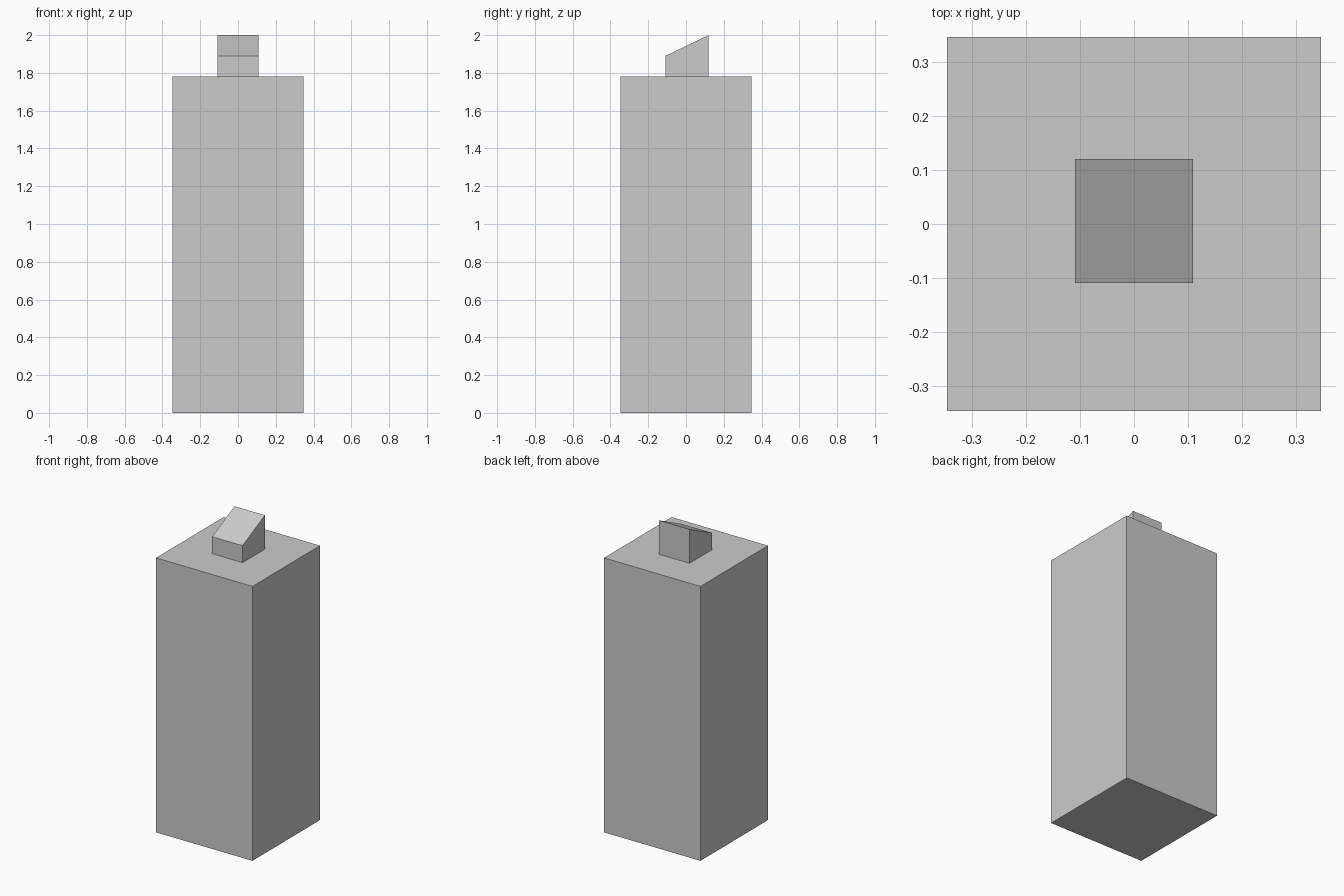
import bpy

if "Cube" in bpy.data.objects:
    bpy.data.objects.remove(bpy.data.objects["Cube"])


def prism(name, profile, half_width):
    """Extrude a closed (y, z) profile along x, symmetric about x = 0."""
    n = len(profile)
    verts = [(x, y, z) for x in (-half_width, half_width) for y, z in profile]
    faces = [tuple(reversed(range(n))), tuple(range(n, 2 * n))]
    faces += [(i, (i + 1) % n, n + (i + 1) % n, n + i) for i in range(n)]
    mesh = bpy.data.meshes.new(name)
    mesh.from_pydata(verts, [], faces)
    obj = bpy.data.objects.new(name, mesh)
    bpy.context.collection.objects.link(obj)
    return obj


HALF = 0.346       # half width of the tall body
BODY_TOP = 1.78
CAP = 0.109        # half width of the small cap

# Tall square body
prism("body", [(-HALF, 0), (HALF, 0), (HALF, BODY_TOP), (-HALF, BODY_TOP)], HALF)

# Small cap with a top sloping down to the front
prism("sloped_cap", [(-CAP, BODY_TOP), (0.12, BODY_TOP), (0.12, 2.0), (-CAP, 1.89)], CAP)
